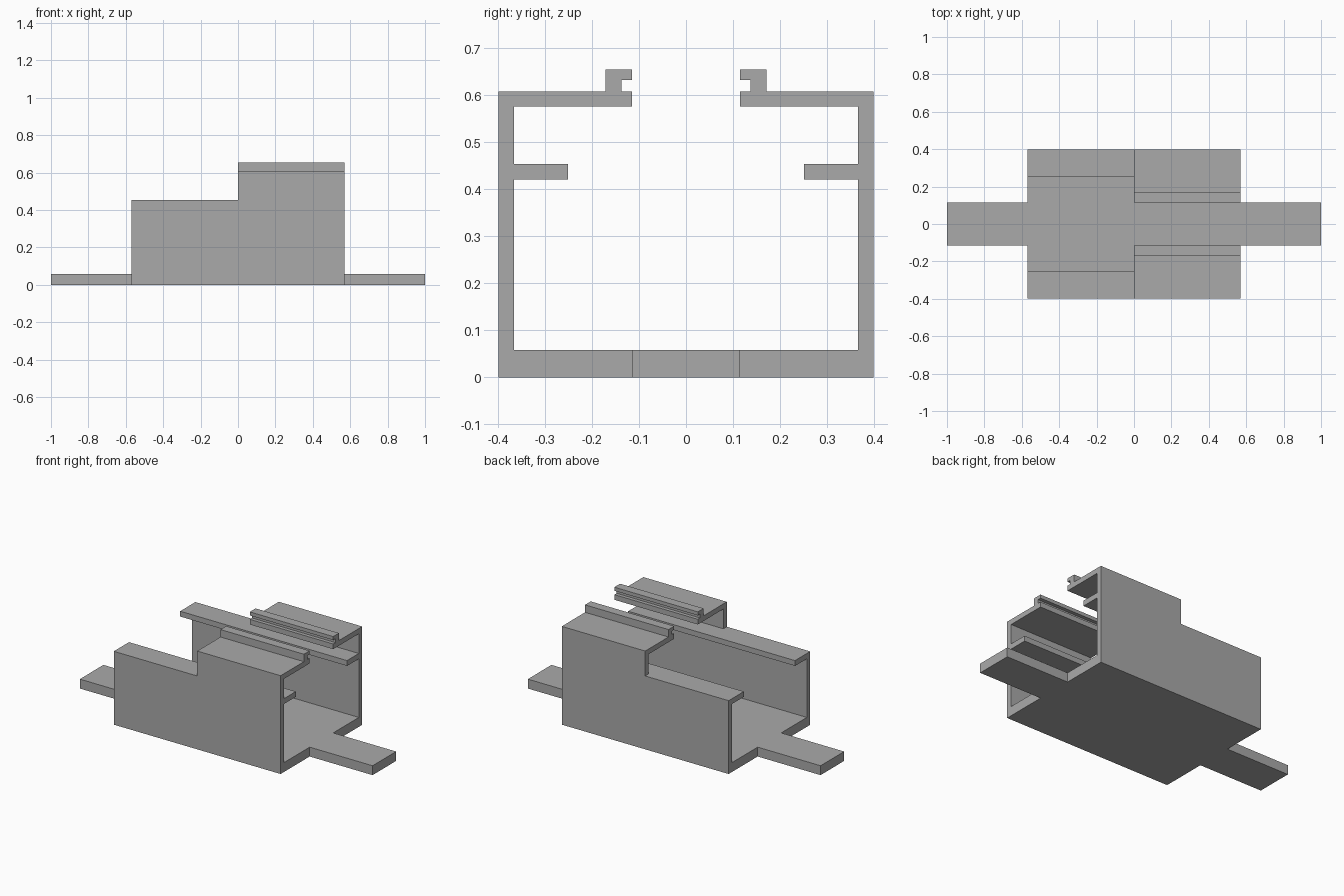
import bpy
import bmesh

cube = bpy.data.objects.get("Cube")
if cube:
    bpy.data.objects.remove(cube, do_unlink=True)

grey = bpy.data.materials.new("plain grey")
grey.use_nodes = True
colour = (0.4, 0.4, 0.4, 1)
grey.diffuse_color = colour
grey.node_tree.nodes["Principled BSDF"].inputs["Base Color"].default_value = colour

HALF = 0.57             # half length of the body
OUT, INN = 0.398, 0.365  # outer and inner wall faces
FLOOR = 0.058
LEDGE_LOW, LEDGE_TOP = 0.42, 0.453
ROOF_LOW, ROOF_TOP = 0.575, 0.607
SLOT = 0.115            # half width of the slot and of the tabs


def extrude(name, profile, x0, x1):
    """Extrude a (y, z) profile along x."""
    bm = bmesh.new()
    face = bm.faces.new([bm.verts.new((x0, y, z)) for y, z in profile])
    new = bmesh.ops.extrude_face_region(bm, geom=[face])["geom"]
    verts = [v for v in new if isinstance(v, bmesh.types.BMVert)]
    bmesh.ops.translate(bm, verts=verts, vec=(x1 - x0, 0, 0))
    bmesh.ops.recalc_face_normals(bm, faces=bm.faces)
    mesh = bpy.data.meshes.new(name)
    bm.to_mesh(mesh)
    bm.free()
    mesh.materials.append(grey)
    obj = bpy.data.objects.new(name, mesh)
    bpy.context.collection.objects.link(obj)
    return obj


def mirrored(profile, side):
    return [(y * side, z) for y, z in profile]


# Full-length channel: floor, side walls and inward ledges
half = [(OUT, 0), (OUT, LEDGE_TOP), (0.25, LEDGE_TOP), (0.25, LEDGE_LOW),
        (INN, LEDGE_LOW), (INN, FLOOR)]
extrude("channel", half + mirrored(half, -1)[::-1], -HALF, HALF)

# Raised half: upper walls, roof flanges and hooked rails
upper = [(OUT, LEDGE_TOP), (OUT, ROOF_TOP), (0.171, ROOF_TOP), (0.171, 0.653),
         (SLOT, 0.653), (SLOT, 0.631), (0.137, 0.631), (0.137, ROOF_TOP),
         (SLOT, ROOF_TOP), (SLOT, ROOF_LOW), (INN, ROOF_LOW), (INN, LEDGE_TOP)]
for word, side in (("back", 1), ("front", -1)):
    extrude(word + "_upper_rail", mirrored(upper, side), 0, HALF)

# Flat tabs at both ends
tab = [(-SLOT, 0), (SLOT, 0), (SLOT, FLOOR), (-SLOT, FLOOR)]
extrude("left_tab", tab, HALF, 1)
extrude("right_tab", tab, -1, -HALF)
